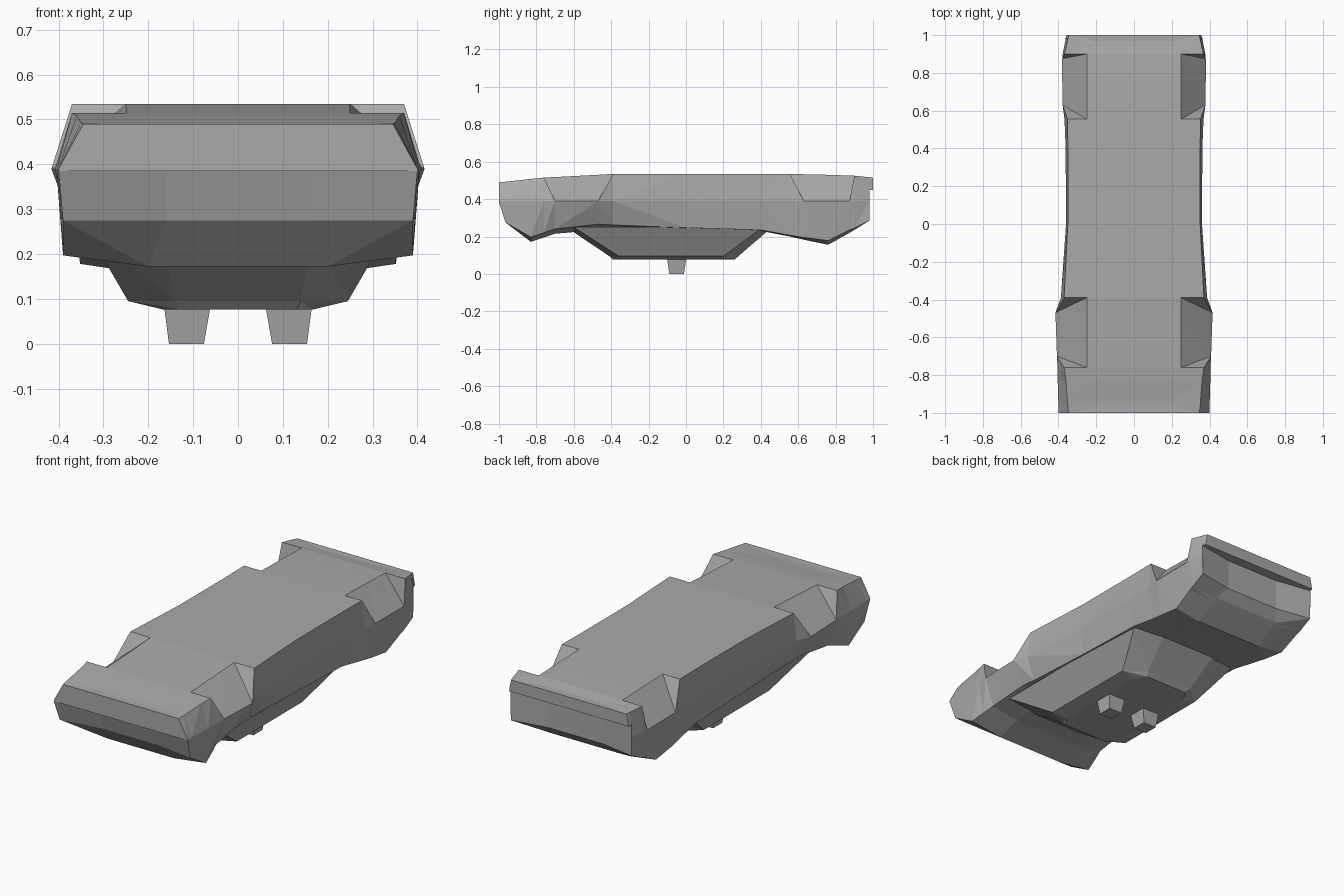
import bpy, bmesh

cube = bpy.data.objects.get("Cube")
if cube:
    bpy.data.objects.remove(cube, do_unlink=True)

grey = bpy.data.materials.new("plain grey")
grey.use_nodes = True
grey.diffuse_color = (0.4, 0.4, 0.4, 1)
grey.node_tree.nodes["Principled BSDF"].inputs["Base Color"].default_value = grey.diffuse_color


def mirrored(half):
    """Complete a half outline on +x with its reflection."""
    return half + [(-x, y, z) for x, y, z in reversed(half)]


def split_quad(bm, quad):
    """Split a quad through its lowest corner, so notches stay crisp."""
    low = min(range(4), key=lambda i: quad[i].co.z)
    a, b, c, d = quad[low:] + quad[:low]
    bm.faces.new((a, b, c))
    bm.faces.new((a, c, d))


def loft(name, rings):
    """Join closed outlines of equal length and cap both ends."""
    bm = bmesh.new()
    rows = [[bm.verts.new(p) for p in ring] for ring in rings]
    count = len(rows[0])
    for r, s in zip(rows, rows[1:]):
        for i in range(count):
            j = (i + 1) % count
            split_quad(bm, [r[i], r[j], s[j], s[i]])
    # Cap in strips between the mirrored halves
    for row in (rows[0], rows[-1]):
        for i in range(count // 2 - 1):
            k = count - 1 - i
            bm.faces.new((row[i], row[i + 1], row[k - 1], row[k]))
    bmesh.ops.remove_doubles(bm, verts=bm.verts, dist=0.0005)
    bmesh.ops.dissolve_degenerate(bm, edges=bm.edges, dist=0.0005)
    bmesh.ops.recalc_face_normals(bm, faces=bm.faces)
    mesh = bpy.data.meshes.new(name)
    bm.to_mesh(mesh)
    bm.free()
    mesh.materials.append(grey)
    obj = bpy.data.objects.new(name, mesh)
    bpy.context.collection.objects.link(obj)
    return obj


BELT = 0.39


def body_ring(y, top_x, top_z, belt_x, sill_x, sill_z, under_z, notched=False):
    """Cross-section: deck, deck edge, belt line, sill, underside."""
    end = abs(y) > 0.95
    deck_x = 0.2 if end else 0.25
    inner_y = y * 0.965 if end else y
    belt_z = max(BELT, sill_z)
    edge = (belt_x, y, belt_z) if notched else (top_x, y, top_z)
    return mirrored([
        (deck_x, inner_y, top_z), edge, (belt_x, y, belt_z),
        (sill_x, y, sill_z), (deck_x * 0.8, inner_y, under_z)])


# Body: wheel notches are stations where the deck edge drops to the belt
body = [
    body_ring(-1, 0.345, 0.49, 0.4, 0.4, 0.385, 0.385),
    body_ring(-0.965, 0.35, 0.493, 0.4, 0.39, 0.275, 0.275),
    body_ring(-0.83, 0.36, 0.508, 0.404, 0.39, 0.197, 0.172),
    body_ring(-0.76, 0.37, 0.515, 0.405, 0.375, 0.22, 0.195),
    body_ring(-0.7, 0.37, 0.518, 0.408, 0.36, 0.24, 0.215, True),
    body_ring(-0.47, 0.37, 0.53, 0.416, 0.35, 0.266, 0.235, True),
    body_ring(-0.39, 0.37, 0.535, 0.387, 0.345, 0.262, 0.235),
    body_ring(0, 0.35, 0.535, 0.36, 0.34, 0.247, 0.235),
    body_ring(0.4, 0.35, 0.535, 0.362, 0.34, 0.235, 0.23),
    body_ring(0.555, 0.352, 0.535, 0.368, 0.345, 0.207, 0.2),
    body_ring(0.63, 0.36, 0.533, 0.378, 0.35, 0.195, 0.183, True),
    body_ring(0.76, 0.365, 0.53, 0.38, 0.352, 0.178, 0.156),
    body_ring(0.875, 0.368, 0.526, 0.38, 0.358, 0.235, 0.22, True),
    body_ring(0.9, 0.368, 0.525, 0.378, 0.36, 0.245, 0.235),
    body_ring(0.98, 0.35, 0.517, 0.362, 0.36, 0.285, 0.285),
    body_ring(0.981, 0.35, 0.517, 0.362, 0.36, 0.45, 0.45),
    body_ring(1, 0.345, 0.514, 0.357, 0.357, 0.45, 0.45),
]
# Keep the whole rear notch low between its two corners
body[11][1], body[11][-2] = body[11][2], body[11][-3]
loft("body", body)


def cabin_ring(z, nose_x, side_x, front, side_front, side_back, back):
    """Eight-sided outline with chamfered corners."""
    return mirrored([(nose_x, front, z), (side_x, side_front, z),
                     (side_x, side_back, z), (nose_x, back, z)])


# Cabin below the body
loft("cabin", [
    cabin_ring(0.25, 0.17, 0.335, -0.64, -0.6, 0.41, 0.46),
    cabin_ring(0.095, 0.14, 0.245, -0.41, -0.36, 0.2, 0.28),
    cabin_ring(0.076, 0.13, 0.165, -0.39, -0.34, 0.19, 0.26),
])


def peg_ring(z, centre_x, half):
    x, y = centre_x, -0.05
    return [(x - half, y - half, z), (x - half, y + half, z),
            (x + half, y + half, z), (x + half, y - half, z)]


# Tapered pegs on the cabin
for side, name in ((1, "left_peg"), (-1, "right_peg")):
    loft(name, [peg_ring(0.085, side * 0.113, 0.052),
                peg_ring(0, side * 0.115, 0.039)])
